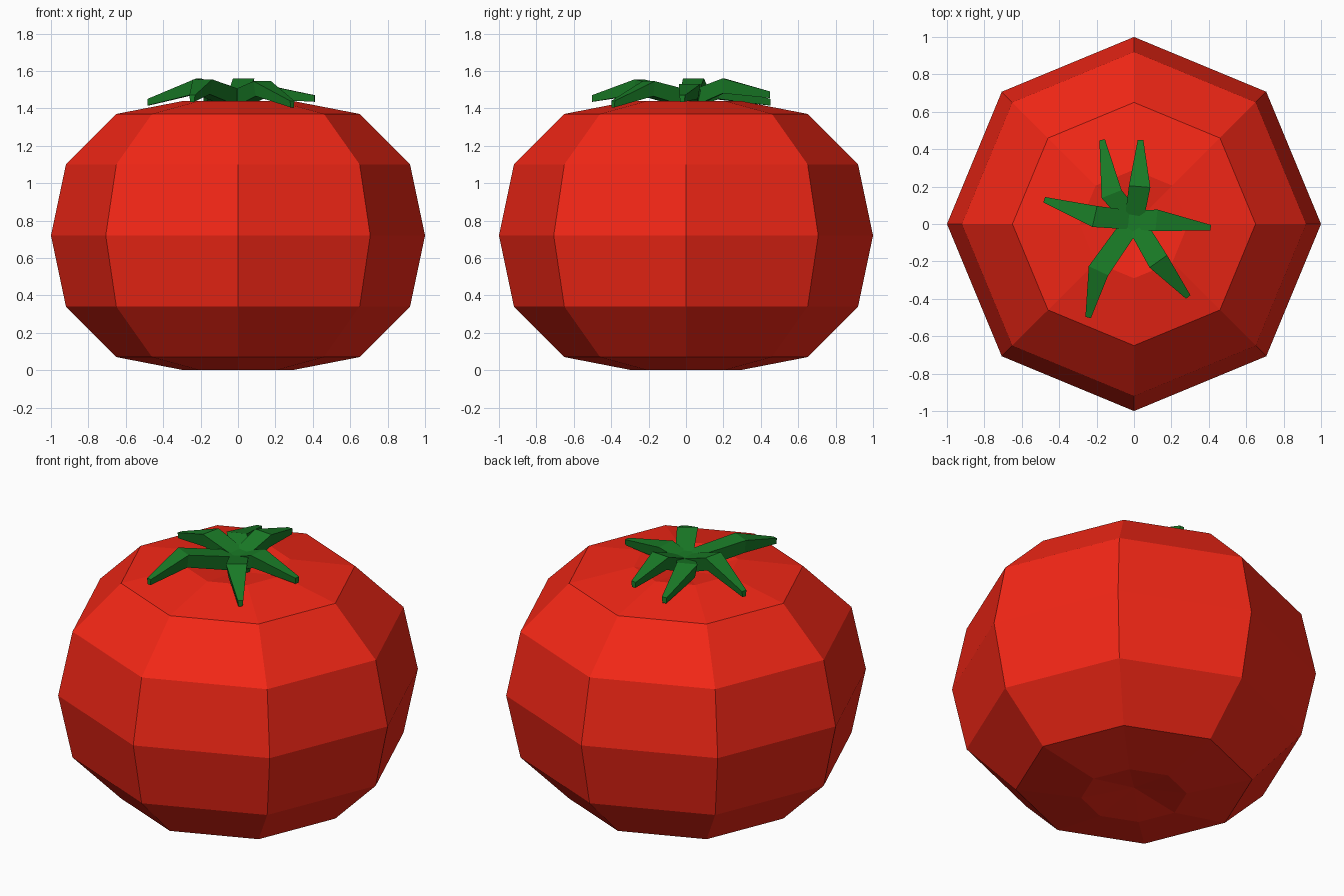
import bpy, bmesh, math
from mathutils import Vector

if "Cube" in bpy.data.objects:
    bpy.data.objects.remove(bpy.data.objects["Cube"])


def material(name, color):
    m = bpy.data.materials.new(name)
    m.diffuse_color = color
    m.use_nodes = True
    m.node_tree.nodes["Principled BSDF"].inputs["Base Color"].default_value = m.diffuse_color
    return m


def finish(bm, name, mat):
    bmesh.ops.recalc_face_normals(bm, faces=bm.faces)
    me = bpy.data.meshes.new(name)
    bm.to_mesh(me)
    bm.free()
    me.materials.append(mat)
    ob = bpy.data.objects.new(name, me)
    bpy.context.collection.objects.link(ob)
    return ob


def loft(bm, rings):
    for a, b in zip(rings, rings[1:]):
        n = len(a)
        for i in range(n):
            j = (i + 1) % n
            bm.faces.new((a[i], a[j], b[j], b[i]))


red = material("tomato_red", (0.9, 0.02, 0.008, 1))
green = material("leaf_green", (0.01, 0.2, 0.02, 1))

# Fruit: eight-sided lathe with dimpled poles
bm = bmesh.new()
profile = [(0.29, 0.0), (0.65, 0.07), (0.92, 0.34), (1.0, 0.72),
           (0.92, 1.10), (0.65, 1.37), (0.29, 1.44)]
rings = [[bm.verts.new((r * math.cos(k * math.pi / 4), r * math.sin(k * math.pi / 4), z))
          for k in range(8)] for r, z in profile]
loft(bm, rings)
for ring, z in ((rings[0], 0.05), (rings[-1], 1.39)):
    pole = bm.verts.new((0, 0, z))
    for k in range(8):
        bm.faces.new((ring[k], ring[(k + 1) % 8], pole))
finish(bm, "fruit", red)


# Calyx leaves: tapered box lofts that rise from the centre, then droop
def leaf(name, mid, tip):
    bm = bmesh.new()
    path = [((0.0, 0.02, 1.49), 0.10, 0.09),
            (mid, 0.115, 0.08),
            (tip, 0.03, 0.035)]
    rings = []
    for i, (p, width, thick) in enumerate(path):
        a = Vector(path[max(i - 1, 0)][0])
        b = Vector(path[min(i + 1, 2)][0])
        d = b - a
        side = Vector((-d.y, d.x, 0)).normalized()
        p = Vector(p)
        down = Vector((0, 0, -thick))
        rings.append([bm.verts.new(v) for v in (
            p + side * width / 2, p - side * width / 2,
            p - side * width * 0.38 + down, p + side * width * 0.38 + down)])
    loft(bm, rings)
    bm.faces.new(rings[0])
    bm.faces.new(rings[-1])
    finish(bm, name, green)


leaves = [((0.03, 0.20, 1.56), (0.035, 0.45, 1.49)),
          ((-0.12, 0.16, 1.53), (-0.17, 0.45, 1.45)),
          ((-0.21, 0.04, 1.56), (-0.48, 0.13, 1.45)),
          ((-0.19, -0.25, 1.555), (-0.245, -0.50, 1.47)),
          ((0.13, -0.20, 1.545), (0.29, -0.39, 1.44)),
          ((0.12, 0.02, 1.53), (0.41, -0.02, 1.47))]
for i, (mid, tip) in enumerate(leaves):
    leaf(f"calyx_leaf_{i + 1}", mid, tip)

# Calyx hub: small hexagonal disc joining the leaves
bm = bmesh.new()
rings = [[bm.verts.new((r * math.cos(k * math.pi / 3), 0.01 + r * math.sin(k * math.pi / 3), z))
          for k in range(6)] for r, z in ((0.07, 1.40), (0.10, 1.50))]
loft(bm, rings)
for ring in rings:
    bm.faces.new(ring)
finish(bm, "calyx_hub", green)
